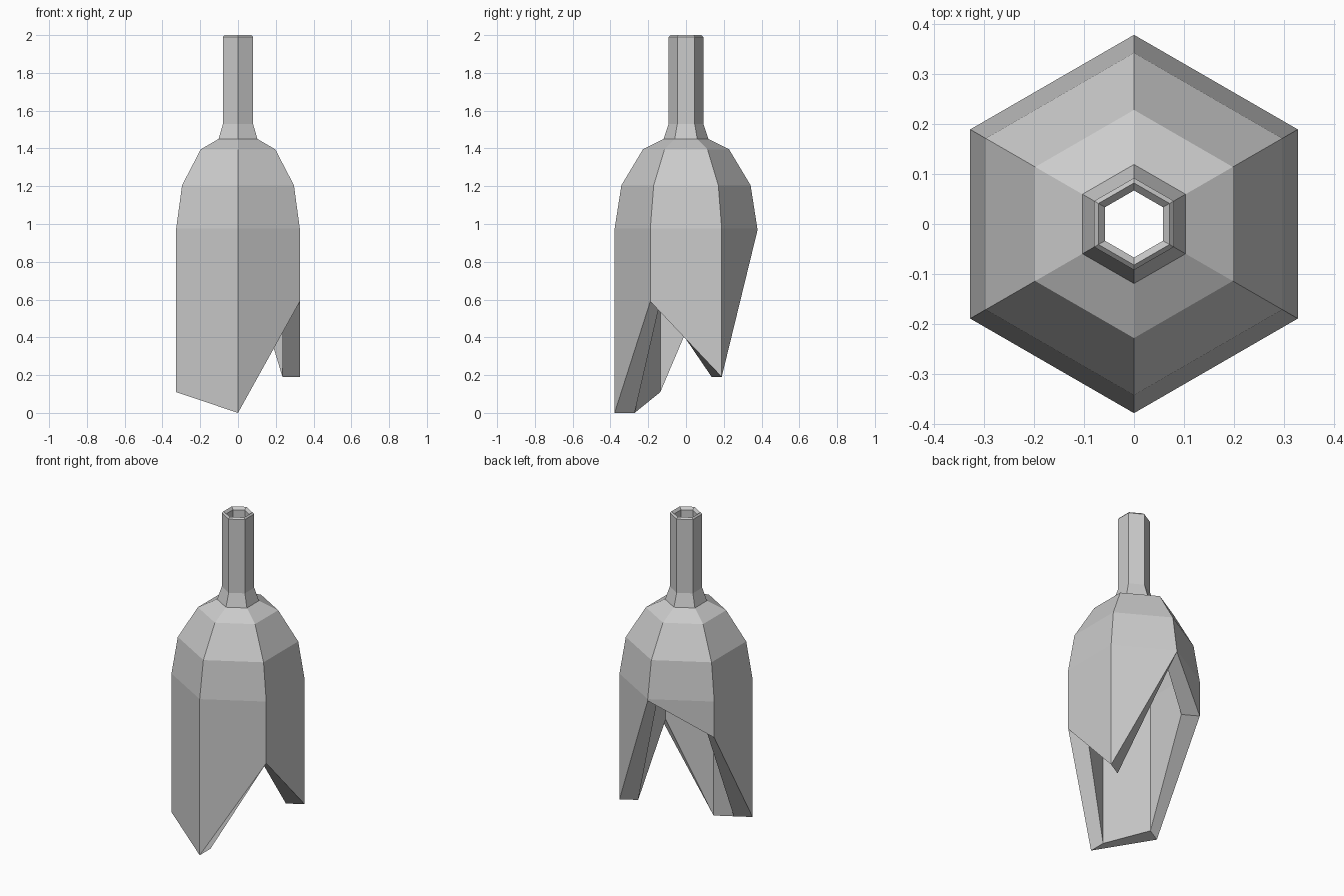
import bpy, bmesh
from math import sin, cos, radians

if "Cube" in bpy.data.objects:
    bpy.data.objects.remove(bpy.data.objects["Cube"])

SIDES = 6
# Height of the jagged broken edge at each corner, anticlockwise from the front
BREAK = [0.0, 0.59, 0.19, 0.965, 0.75, 0.11]

# Wall profile (radius, height); None marks the broken edge
OUTER = [(0.378, None), (0.378, 0.975), (0.342, 1.205), (0.228, 1.395),
         (0.119, 1.45), (0.092, 1.53), (0.092, 1.99), (0.082, 2.0)]
INNER = [(0.067, 1.985), (0.067, 1.53), (0.08, 1.43), (0.165, 1.36),
         (0.247, 1.18), (0.272, 0.975), (0.272, None)]


def ring(bm, radius, height):
    verts = []
    for i in range(SIDES):
        a = radians(-90 + 360 * i / SIDES)
        z = BREAK[i] if height is None else height
        verts.append(bm.verts.new((radius * cos(a), radius * sin(a), z)))
    return verts


# Hollow six-sided bottle: closed wall profile, jagged at the bottom
bm = bmesh.new()
rings = [ring(bm, r, z) for r, z in OUTER + INNER]
for k, lower in enumerate(rings):
    upper = rings[(k + 1) % len(rings)]
    for i in range(SIDES):
        j = (i + 1) % SIDES
        bm.faces.new((lower[i], lower[j], upper[j], upper[i]))
bmesh.ops.recalc_face_normals(bm, faces=bm.faces)

mesh = bpy.data.meshes.new("broken_bottle")
bm.to_mesh(mesh)
bm.free()
bpy.context.collection.objects.link(bpy.data.objects.new("broken_bottle", mesh))
